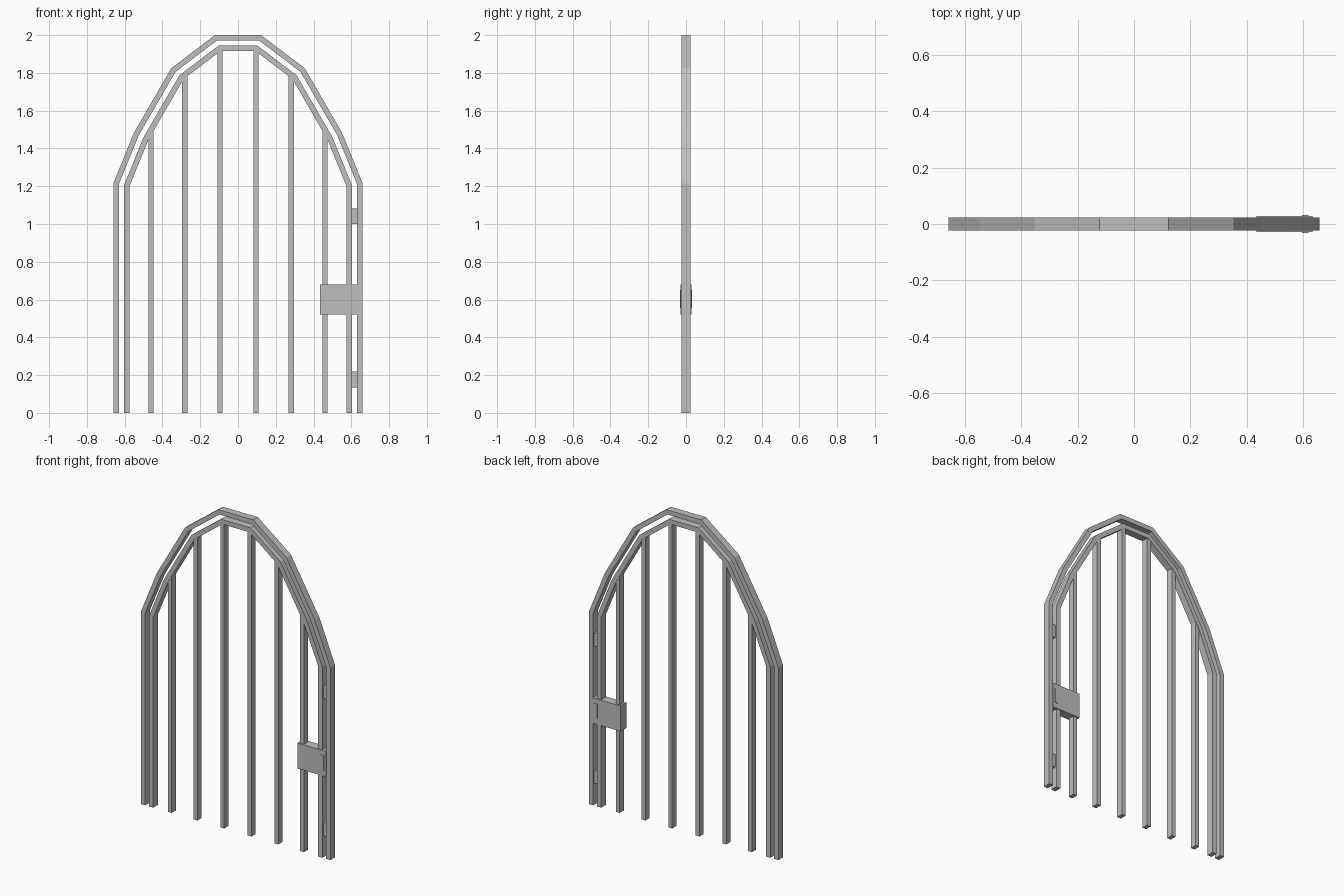
import bpy, bmesh
from mathutils import Vector

cube = bpy.data.objects.get("Cube")
if cube:
    bpy.data.objects.remove(cube)

iron = bpy.data.materials.new("grey_iron")
iron.use_nodes = True
colour = (0.52, 0.52, 0.52, 1)
iron.diffuse_color = colour
iron.node_tree.nodes["Principled BSDF"].inputs["Base Color"].default_value = colour


def add_object(name, bm):
    bmesh.ops.recalc_face_normals(bm, faces=bm.faces)
    mesh = bpy.data.meshes.new(name)
    bm.to_mesh(mesh)
    bm.free()
    mesh.materials.append(iron)
    obj = bpy.data.objects.new(name, mesh)
    bpy.context.collection.objects.link(obj)
    return obj


def box(name, x, y, z):
    """Box from (min, max) ranges."""
    bm = bmesh.new()
    bmesh.ops.create_cube(bm, size=1)
    for v in bm.verts:
        v.co = [r[0] if c < 0 else r[1] for c, r in zip(v.co, (x, y, z))]
    return add_object(name, bm)


# Arch outline, left half mirrored to the right
half = [(0.66, 0), (0.66, 1.215), (0.55, 1.485), (0.353, 1.825), (0.122, 2.0)]
arch = [Vector(p) for p in half] + [Vector((-x, z)) for x, z in reversed(half)]


def offset(path, d):
    """Mitred inward offset of the arch."""
    result = []
    for i, p in enumerate(path):
        a = (p - path[i - 1]).normalized() if i else None
        b = (path[i + 1] - p).normalized() if i < len(path) - 1 else None
        a, b = a or b, b or a
        na, nb = Vector((-a.y, a.x)), Vector((-b.y, b.x))
        result.append(p + (na + nb) * d / (1 + na.dot(nb)))
    return result


def arch_frame(name, near, far, depth):
    bm = bmesh.new()
    rings = []
    for o, i in zip(offset(arch, near), offset(arch, far)):
        corners = ((o, -depth), (o, depth), (i, depth), (i, -depth))
        rings.append([bm.verts.new((p.x, y, p.y)) for p, y in corners])
    for r, s in zip(rings, rings[1:]):
        for k in range(4):
            n = (k + 1) % 4
            bm.faces.new((r[k], r[n], s[n], s[k]))
    bm.faces.new(rings[0])
    bm.faces.new(rings[-1])
    return add_object(name, bm)


DEPTH = 0.023
arch_frame("outer_frame", 0, 0.029, DEPTH)
arch_frame("door_frame", 0.056, 0.085, DEPTH)

# Upright bars, ending inside the door frame
top_line = offset(arch, 0.078)


def arch_height(x):
    for a, b in zip(top_line, top_line[1:]):
        if b.x <= x <= a.x and a.x > b.x:
            return a.y + (b.y - a.y) * (a.x - x) / (a.x - b.x)


for x in (0.0955, 0.282, 0.461):
    for side, sign in (("left", 1), ("right", -1)):
        c = x * sign
        bm = bmesh.new()
        bmesh.ops.create_cube(bm, size=1)
        for v in bm.verts:
            px = c + 0.0135 * (1 if v.co.x > 0 else -1)
            v.co = (px, v.co.y * 0.042, arch_height(px) if v.co.z > 0 else 0)
        add_object(f"bar_{side}", bm)

# Hinge blocks between the frames
for name, low in (("upper_hinge", 1.0), ("lower_hinge", 0.135)):
    box(name, (0.6, 0.636), (-0.013, 0.013), (low, low + 0.083))

# Lock case with a keyhole right through it
lock = box("lock_case", (0.435, 0.634), (-0.029, 0.029), (0.52, 0.68))
bm = bmesh.new()
bmesh.ops.create_cone(bm, cap_ends=True, segments=10, radius1=0.009,
                      radius2=0.009, depth=0.2)
for v in bm.verts:
    x, y, z = v.co
    v.co = (0.524 + x, z, 0.606 + y + (0.024 if y > 0 else -0.024))
cutter = add_object("keyhole_cutter", bm)
cutter.hide_render = True
cutter.hide_viewport = True
cutter.display_type = 'WIRE'
cut = lock.modifiers.new("keyhole", 'BOOLEAN')
cut.operation = 'DIFFERENCE'
cut.solver = 'EXACT'
cut.object = cutter

# Thin strike plates on both faces of the lock
for name, s in (("front_strike_plate", -1), ("back_strike_plate", 1)):
    box(name, (0.597, 0.62), sorted((s * 0.028, s * 0.032)), (0.555, 0.65))
